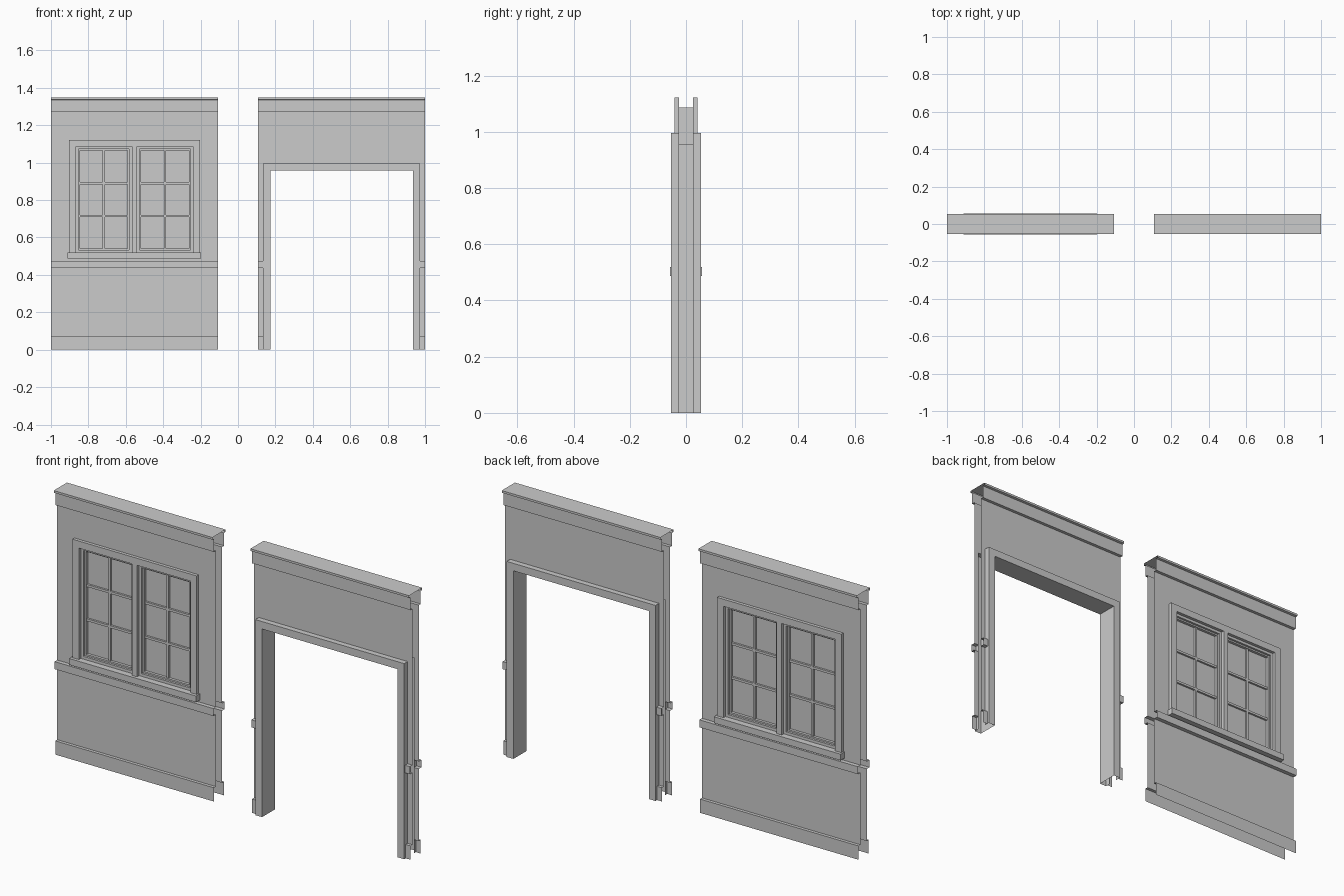
import bpy, bmesh

if "Cube" in bpy.data.objects:
    bpy.data.objects.remove(bpy.data.objects["Cube"])

TOP = 1.348
WALL, BASE, RAIL, CROWN = 0.025, 0.041, 0.046, 0.053   # half depths
WIN_X, DOOR_X, HALF = -0.5535, 0.5535, 0.4465


def finish(name, bm):
    bmesh.ops.remove_doubles(bm, verts=bm.verts, dist=1e-5)
    bmesh.ops.recalc_face_normals(bm, faces=bm.faces)
    me = bpy.data.meshes.new(name)
    bm.to_mesh(me)
    bm.free()
    ob = bpy.data.objects.new(name, me)
    bpy.context.collection.objects.link(ob)
    return ob


def loft(bm, rows, closed=False):
    """Quads between successive rows of points."""
    vs = [[bm.verts.new(p) for p in r] for r in rows]
    pairs = list(zip(vs, vs[1:])) + ([(vs[-1], vs[0])] if closed else [])
    for a, b in pairs:
        for i in range(len(a) - 1):
            bm.faces.new((a[i], a[i + 1], b[i + 1], b[i]))


def strip(name, profile, x0, x1, joined=False):
    """Extrude a (depth, z) profile along x on the front and back."""
    bm = bmesh.new()
    front = [(-d, z) for d, z in profile]
    back = [(d, z) for d, z in profile]
    for prof in ([front + back[::-1]] if joined else [front, back]):
        loft(bm, [[(x, y, z) for y, z in prof] for x in (x0, x1)])
    return finish(name, bm)


def trim(name, section, x0, x1, z0, z1, closed=False):
    """Sweep an (offset, y) section around an opening with mitred corners."""
    bm = bmesh.new()
    corners = [(x0, z0, -1, -1), (x0, z1, -1, 1), (x1, z1, 1, 1), (x1, z0, 1, -1)]
    rows = []
    for x, z, sx, sz in corners:
        if sz < 0 and not closed:
            sz = 0
        rows.append([(x + o * sx, y, z + o * sz) for o, y in section])
    loft(bm, rows, closed)
    return finish(name, bm)


def box(name, x0, x1, d, z0, z1):
    bm = bmesh.new()
    bmesh.ops.create_cube(bm, size=1)
    for v in bm.verts:
        v.co = ((x0 + x1) / 2 + v.co.x * (x1 - x0), v.co.y * 2 * d,
                (z0 + z1) / 2 + v.co.z * (z1 - z0))
    return finish(name, bm)


def mirrored(half):
    return half + [(o, -y) for o, y in reversed(half)]


# Shared wall profiles: skirting and chair rail below, frieze and cap above
lower = [(BASE, 0), (BASE, 0.07), (WALL, 0.07), (WALL, 0.437),
         (RAIL, 0.437), (RAIL, 0.475), (WALL, 0.475)]
upper = [(WALL, 1.27), (BASE, 1.27), (BASE, 1.335), (CROWN, 1.337), (CROWN, TOP)]

# Window wall around its opening
wx0, wx1 = WIN_X - HALF, WIN_X + HALF
ox0, ox1, oz0, oz1 = WIN_X - 0.3135, WIN_X + 0.3135, 0.519, 1.086
strip("window_wall_lower", lower + [(WALL, oz0)], wx0, wx1)
strip("window_wall_upper", [(WALL, oz1)] + upper, wx0, wx1, True)
strip("window_wall_left", [(WALL, oz0), (WALL, oz1)], wx0, ox0)
strip("window_wall_right", [(WALL, oz0), (WALL, oz1)], ox1, wx1)

# Window casing, sill and centre mullion
trim("window_casing", mirrored([(0.036, -WALL), (0.036, -0.041), (0, -0.041)]),
     ox0, ox1, oz0, oz1)
box("window_sill", WIN_X - 0.357, WIN_X + 0.357, 0.057, 0.487, oz0)
box("window_mullion", WIN_X - 0.014, WIN_X + 0.014, 0.041, oz0, oz1)

# Two sashes with stepped frames, glass and glazing bars
sash = mirrored([(0, -0.025), (-0.014, -0.025), (-0.014, -0.014),
                 (-0.022, -0.014), (-0.022, 0)])
for side, sx0, sx1 in (("left", ox0, WIN_X - 0.014), ("right", WIN_X + 0.014, ox1)):
    trim(side + "_sash", sash, sx0, sx1, oz0, oz1, closed=True)
    gx0, gx1, gz0, gz1 = sx0 + 0.022, sx1 - 0.022, oz0 + 0.022, oz1 - 0.022
    bm = bmesh.new()
    loft(bm, [[(x, 0, gz0), (x, 0, gz1)] for x in (gx0, gx1)])
    finish(side + "_glass", bm)
    cx = (gx0 + gx1) / 2
    box(side + "_upright_bar", cx - 0.006, cx + 0.006, 0.010, gz0, gz1)
    for i in (1, 2):
        z = gz0 + (gz1 - gz0) * i / 3
        box(f"{side}_cross_bar_{i}", gx0, gx1, 0.010, z - 0.006, z + 0.006)

# Doorway wall around its opening
dx0, dx1 = DOOR_X - HALF, DOOR_X + HALF
hw, dz, cw = 0.381, 0.957, 0.038
strip("doorway_wall_upper", [(WALL, dz + cw)] + upper, dx0, dx1, True)
side_profile = lower + [(WALL, dz + cw)]
strip("doorway_wall_left", side_profile, dx0, DOOR_X - hw - cw)
strip("doorway_wall_right", side_profile, DOOR_X + hw + cw, dx1)

# Doorway casing and lining in one sweep
trim("doorway_casing", mirrored([(cw, -WALL), (cw, -0.053), (0, -0.053)]),
     DOOR_X - hw, DOOR_X + hw, 0, dz)
